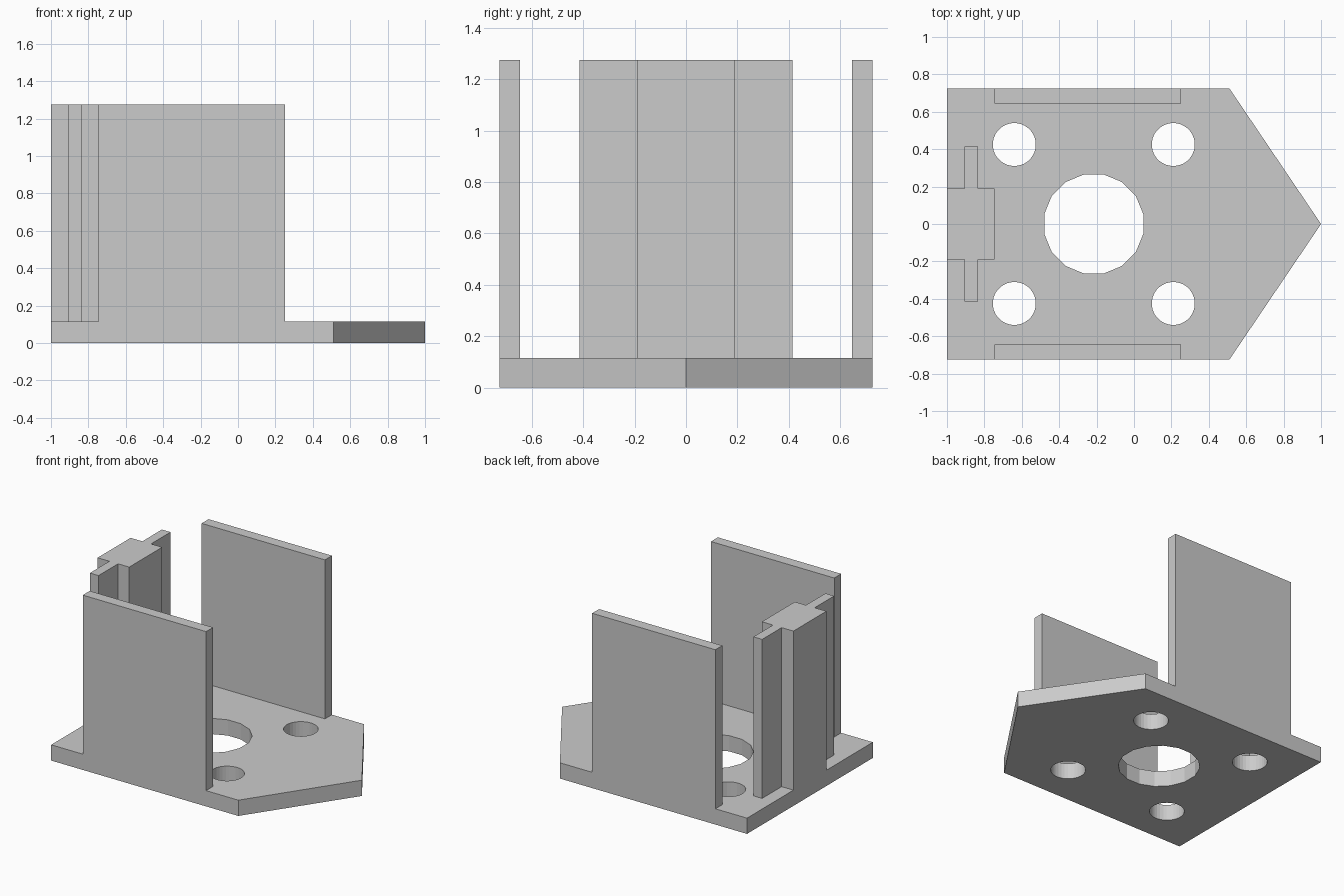
import bpy
import bmesh
from math import cos, sin, pi

cube = bpy.data.objects.get("Cube")
if cube:
    bpy.data.objects.remove(cube, do_unlink=True)

BASE_TOP = 0.115
TOP = 1.275
HALF_WIDTH = 0.725

# Single plain grey
grey = bpy.data.materials.new("plain grey")
grey.use_nodes = True
colour = (0.6, 0.6, 0.6, 1)
grey.diffuse_color = colour
grey.node_tree.nodes["Principled BSDF"].inputs["Base Color"].default_value = colour


def circle(x, y, radius, sides):
    angles = [2 * pi * (i + 0.5) / sides for i in range(sides)]
    return [(x + radius * cos(a), y + radius * sin(a)) for a in angles]


def extrude_outline(name, outline, z0, z1, holes=()):
    """Fill a flat outline, leaving the holes open, and raise it from z0 to z1."""
    bm = bmesh.new()
    edges = []
    for loop in (outline, *holes):
        verts = [bm.verts.new((x, y, z0)) for x, y in loop]
        edges += [bm.edges.new((verts[i - 1], verts[i])) for i in range(len(verts))]
    bmesh.ops.triangle_fill(bm, edges=edges, use_beauty=True)
    result = bmesh.ops.extrude_face_region(bm, geom=bm.faces[:], use_keep_orig=True)
    raised = [g for g in result["geom"] if isinstance(g, bmesh.types.BMVert)]
    bmesh.ops.translate(bm, verts=raised, vec=(0, 0, z1 - z0))
    bmesh.ops.recalc_face_normals(bm, faces=bm.faces[:])
    mesh = bpy.data.meshes.new(name)
    bm.to_mesh(mesh)
    bm.free()
    mesh.materials.append(grey)
    obj = bpy.data.objects.new(name, mesh)
    bpy.context.collection.objects.link(obj)
    return obj


# Pointed base plate with a central bore and four screw holes
holes = [circle(-0.215, 0, 0.27, 16)]
holes += [circle(x, y, 0.115, 32) for x in (-0.64, 0.21) for y in (-0.425, 0.425)]
plate = [(-1, -HALF_WIDTH), (0.51, -HALF_WIDTH), (1, 0),
         (0.51, HALF_WIDTH), (-1, HALF_WIDTH)]
extrude_outline("base_plate", plate, 0, BASE_TOP, holes)

# Thin upright walls along both sides
for name, side in (("front_wall", -1), ("back_wall", 1)):
    inner, outer = side * 0.645, side * HALF_WIDTH
    extrude_outline(name, [(-0.745, inner), (0.25, inner), (0.25, outer), (-0.745, outer)],
                    BASE_TOP, TOP)

# Cross-shaped post, its outline mirrored across y = 0
half = [(-0.745, 0.19), (-0.835, 0.19), (-0.835, 0.415),
        (-0.905, 0.415), (-0.905, 0.19), (-1, 0.19)]
post = half + [(x, -y) for x, y in reversed(half)]
extrude_outline("ribbed_post", post, BASE_TOP, TOP)
